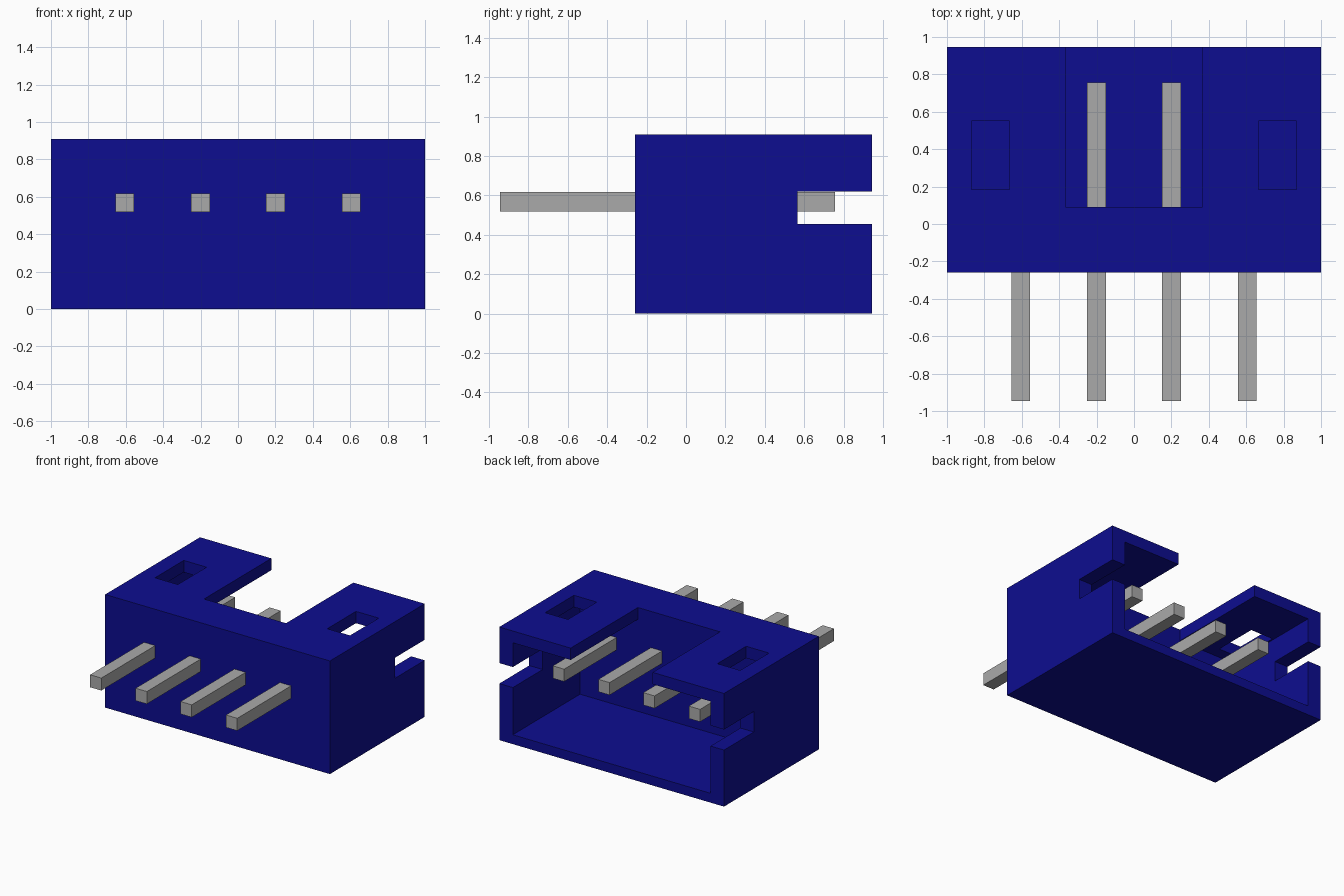
import bpy
import bmesh
from mathutils import Matrix, Vector

cube = bpy.data.objects.get("Cube")
if cube:
    bpy.data.objects.remove(cube, do_unlink=True)


def material(name, rgb):
    mat = bpy.data.materials.new(name)
    mat.use_nodes = True
    mat.diffuse_color = (*rgb, 1)
    mat.node_tree.nodes["Principled BSDF"].inputs["Base Color"].default_value = (*rgb, 1)
    return mat


BLUE = material("navy plastic", (0.004, 0.004, 0.28))
GREY = material("grey metal", (0.40, 0.40, 0.40))


def box(name, x, y, z, mat):
    """Axis-aligned box from (min, max) pairs."""
    size = Vector((x[1] - x[0], y[1] - y[0], z[1] - z[0]))
    mid = Vector((sum(x) / 2, sum(y) / 2, sum(z) / 2))
    bm = bmesh.new()
    bmesh.ops.create_cube(bm, size=1, matrix=Matrix.Translation(mid) @ Matrix.Diagonal((*size, 1)))
    mesh = bpy.data.meshes.new(name)
    bm.to_mesh(mesh)
    bm.free()
    mesh.materials.append(mat)
    obj = bpy.data.objects.new(name, mesh)
    bpy.context.collection.objects.link(obj)
    return obj


def cut(target, x, y, z):
    """Subtract a box from the target and discard the cutter."""
    cutter = box("cutter", x, y, z, BLUE)
    cutter.hide_render = True
    mod = target.modifiers.new("cut", "BOOLEAN")
    mod.operation = "DIFFERENCE"
    mod.solver = "EXACT"
    mod.object = cutter
    bpy.context.view_layer.objects.active = target
    bpy.ops.object.modifier_apply(modifier=mod.name)
    bpy.data.objects.remove(cutter, do_unlink=True)


# Housing shell, open at the back
FRONT, BACK, INNER, TOP = -0.26, 0.945, 0.09, 0.91
housing = box("housing", (-1, 1), (FRONT, BACK), (0, TOP), BLUE)
cut(housing, (-0.88, 0.88), (INNER, BACK + 0.2), (0.075, 0.815))

# Broad notch in the roof
cut(housing, (-0.365, 0.365), (INNER, BACK + 0.2), (0.5, TOP + 0.2))

# Slots through both side walls
cut(housing, (-1.2, 1.2), (0.565, BACK + 0.2), (0.455, 0.62))

# Small windows in the roof
for side in (-1, 1):
    cut(housing, sorted((side * 0.665, side * 0.868)), (0.185, 0.55), (0.7, TOP + 0.2))

# Four square pins through the front wall
for i, px in enumerate((-0.605, -0.2, 0.2, 0.605)):
    box(f"pin_{i + 1}", (px - 0.05, px + 0.05), (-0.945, 0.757), (0.518, 0.618), GREY)
